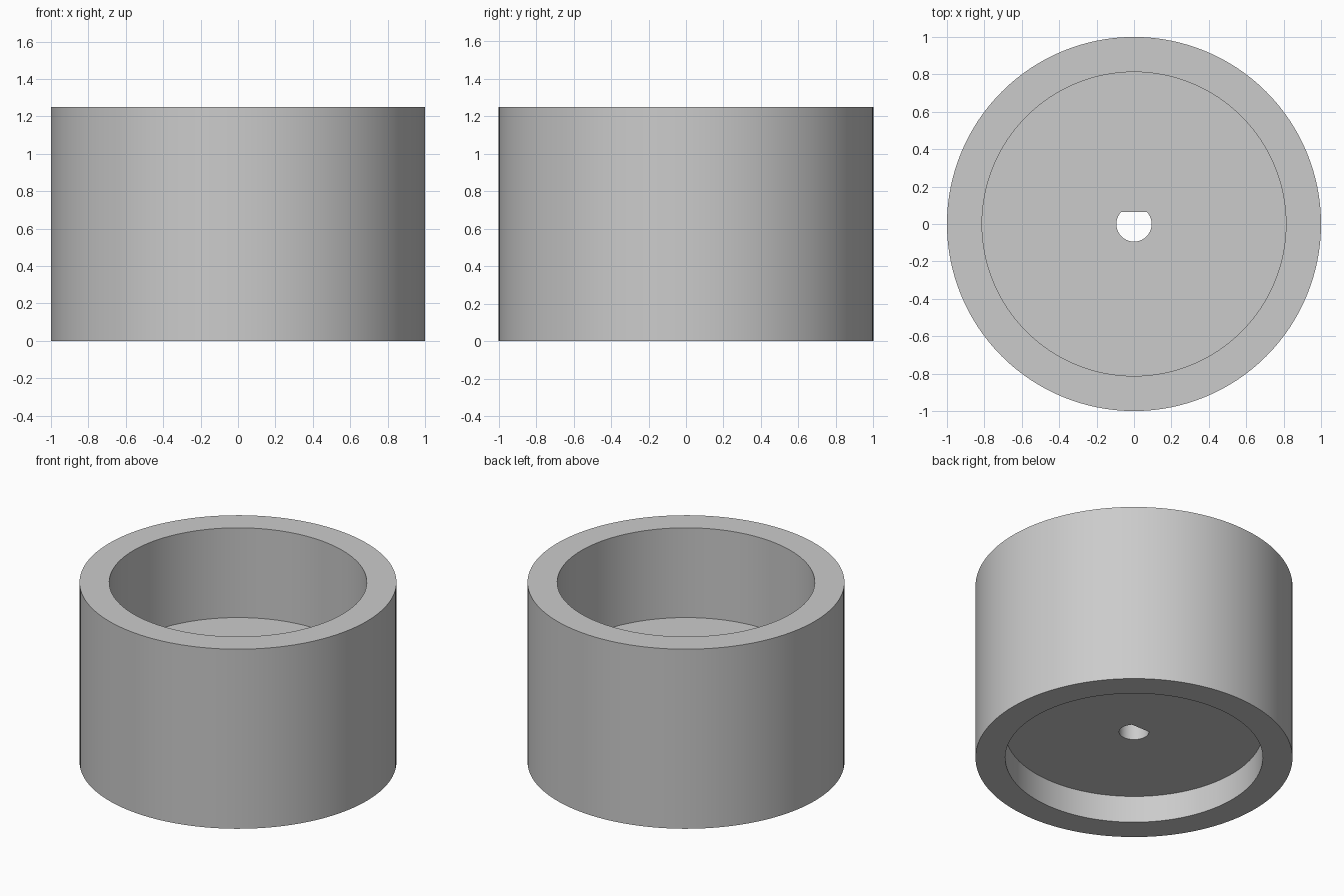
import bpy, bmesh, math

cube = bpy.data.objects.get("Cube")
if cube:
    bpy.data.objects.remove(cube, do_unlink=True)

SEGMENTS = 128
OUTER, INNER, HEIGHT = 1.0, 0.8125, 1.25
WEB_LOW, WEB_HIGH = 0.1875, 0.625      # solid web across the bore
HOLE, FLAT = 0.094, 0.0635             # D-shaped shaft hole

# Closed cross-section; HOLE radii are trimmed by the flat
profile = [(HOLE, WEB_LOW), (HOLE, WEB_HIGH), (INNER, WEB_HIGH), (INNER, HEIGHT),
           (OUTER, HEIGHT), (OUTER, 0), (INNER, 0), (INNER, WEB_LOW)]

# Even angles, with the nearest ones moved onto the corners of the D
angles = [2 * math.pi * i / SEGMENTS for i in range(SEGMENTS)]
corner = math.asin(FLAT / HOLE)
for target in (corner, math.pi - corner):
    nearest = min(range(SEGMENTS), key=lambda i: abs(angles[i] - target))
    angles[nearest] = target


def hole_radius(a):
    return min(HOLE, FLAT / math.sin(a)) if math.sin(a) > 0.1 else HOLE


# Sweep the cross-section round the axis
bm = bmesh.new()
rings = []
for a in angles:
    ring = []
    for r, z in profile:
        radius = hole_radius(a) if r == HOLE else r
        ring.append(bm.verts.new((radius * math.cos(a), radius * math.sin(a), z)))
    rings.append(ring)
count = len(profile)
for i, ring in enumerate(rings):
    following = rings[(i + 1) % SEGMENTS]
    for j in range(count):
        k = (j + 1) % count
        bm.faces.new((ring[j], following[j], following[k], ring[k]))
bmesh.ops.recalc_face_normals(bm, faces=bm.faces)
mesh = bpy.data.meshes.new("hub_cup")
bm.to_mesh(mesh)
bm.free()

# Single plain grey
grey = bpy.data.materials.new("light grey")
grey.use_nodes = True
colour = (0.6, 0.6, 0.6, 1)
grey.diffuse_color = colour
grey.node_tree.nodes["Principled BSDF"].inputs["Base Color"].default_value = colour
mesh.materials.append(grey)

hub = bpy.data.objects.new("hub_cup", mesh)
bpy.context.collection.objects.link(hub)
bpy.ops.object.select_all(action='DESELECT')
hub.select_set(True)
bpy.context.view_layer.objects.active = hub
bpy.ops.object.shade_smooth_by_angle(angle=math.radians(30))
